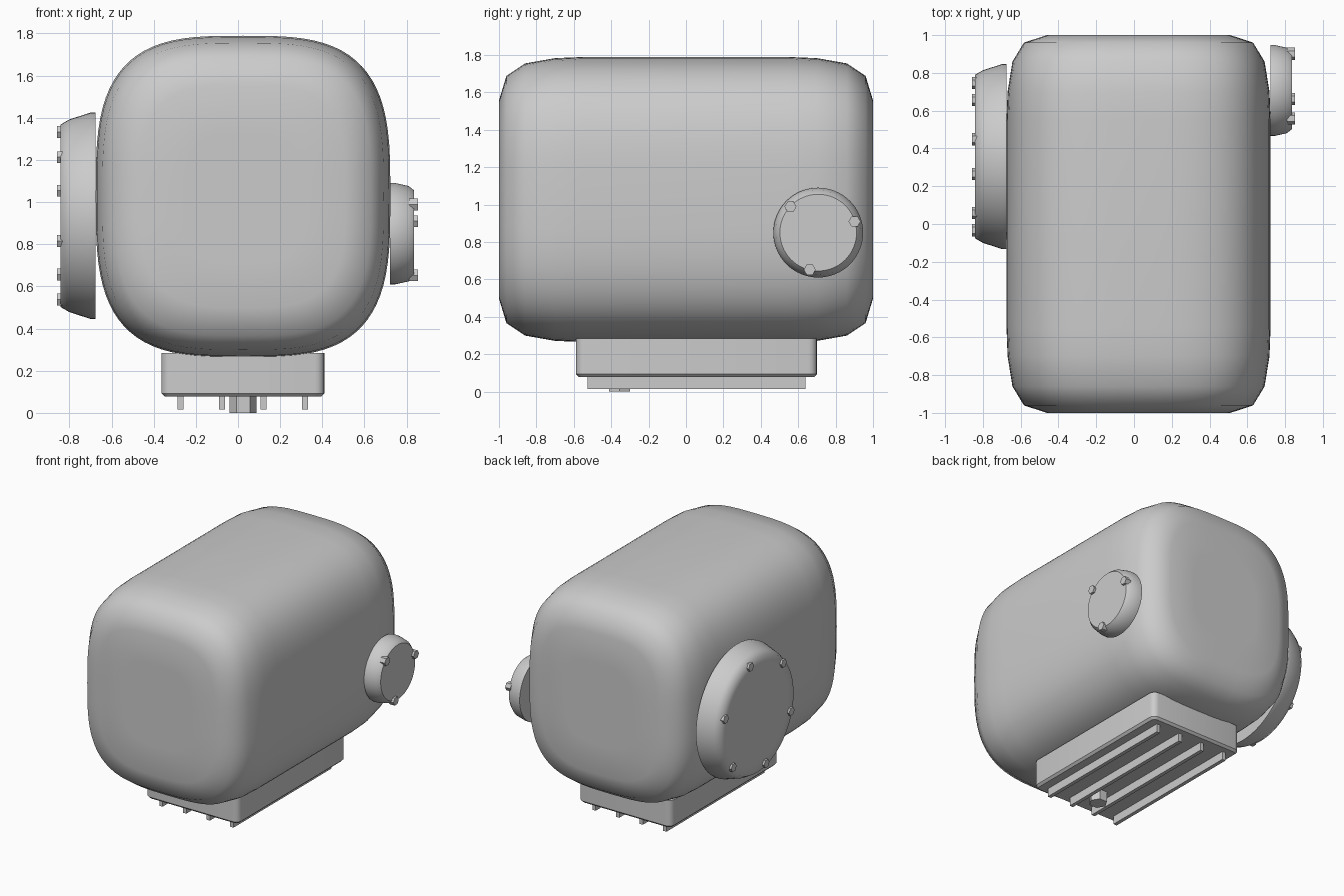
import bpy, bmesh, math

if "Cube" in bpy.data.objects:
    bpy.data.objects.remove(bpy.data.objects["Cube"])


def finish(bm, name, angle=None):
    bmesh.ops.recalc_face_normals(bm, faces=bm.faces)
    me = bpy.data.meshes.new(name)
    bm.to_mesh(me)
    bm.free()
    ob = bpy.data.objects.new(name, me)
    bpy.context.collection.objects.link(ob)
    if angle:
        bpy.ops.object.select_all(action='DESELECT')
        ob.select_set(True)
        bpy.context.view_layer.objects.active = ob
        bpy.ops.object.shade_smooth_by_angle(angle=math.radians(angle))
    return ob


def loft(name, rings, angle):
    """Skin a list of equal-length point rings and cap both ends."""
    bm = bmesh.new()
    vs = [[bm.verts.new(p) for p in r] for r in rings]
    n = len(vs[0])
    for a, b in zip(vs, vs[1:]):
        for i in range(n):
            j = (i + 1) % n
            bm.faces.new((a[i], a[j], b[j], b[i]))
    bm.faces.new(vs[0])
    bm.faces.new(vs[-1])
    return finish(bm, name, angle)


def box(name, x0, x1, y0, y1, z0, z1):
    return loft(name, [[(x0, y0, z), (x1, y0, z), (x1, y1, z), (x0, y1, z)] for z in (z0, z1)], None)


# Main housing: superellipse section, pulled in towards both ends
def section(y, k, n=3.25, segs=80):
    pts = []
    for i in range(segs):
        a = math.tau * i / segs
        c, s = math.cos(a), math.sin(a)
        pts.append((0.024 + 0.699 * k * math.copysign(abs(c) ** (2 / n), c), y,
                    1.027 + 0.762 * k * math.copysign(abs(s) ** (2 / n), s)))
    return pts


half = [(0.55, 1.0), (0.70, 0.992), (0.86, 0.955), (0.96, 0.868), (1.0, 0.695), (1.0, 0.4)]
stations = [(-y, k) for y, k in reversed(half)] + half
loft("housing", [section(y, k) for y, k in stations], 60)


# Round side covers with hex bolts near the rim
def cover(name, y, z, profile, bolts, bolt_r, x0, x1, angle):
    def ring(x, r, n, turn=0.0):
        return [(x, y + r * math.cos(math.tau * i / n + turn),
                 z + r * math.sin(math.tau * i / n + turn)) for i in range(n)]
    loft(name, [ring(x, r, 64) for x, r in profile], angle)
    for i, (_, by, bz) in enumerate(ring(0, bolt_r, bolts, math.radians(17))):
        rings = [[(x, by + 0.032 * math.cos(k * math.pi / 3),
                   bz + 0.032 * math.sin(k * math.pi / 3)) for k in range(6)] for x in (x0, x1)]
        loft(f"{name}_bolt_{i + 1}", rings, None)


cover("large_cover", 0.357, 0.935,
      [(-0.676, 0.49), (-0.697, 0.49), (-0.80, 0.457), (-0.843, 0.432), (-0.843, 0.36)],
      6, 0.408, -0.82, -0.858, 65)
cover("small_cover", 0.707, 0.85,
      [(0.722, 0.24), (0.747, 0.24), (0.81, 0.226), (0.836, 0.205)],
      3, 0.203, 0.81, 0.853, 35)


# Oil pan: rounded corners, bottom edge chamfered
def pan_ring(z, inset, r=0.045):
    pts = []
    for q, (sx, sy) in enumerate(((1, 1), (-1, 1), (-1, -1), (1, -1))):
        for k in range(5):
            a = math.pi / 2 * (q + k / 4)
            pts.append((0.0235 + sx * (0.387 - r) + (r - inset) * math.cos(a),
                        0.056 + sy * (0.644 - r) + (r - inset) * math.sin(a), z))
    return pts


loft("oil_pan", [pan_ring(0.077, 0.016), pan_ring(0.093, 0), pan_ring(0.285, 0)], 30)

# Cooling fins under the pan
for i, x in enumerate((-0.272, -0.075, 0.121, 0.318)):
    box(f"pan_fin_{i + 1}", x - 0.014, x + 0.014, -0.527, 0.64, 0.015, 0.09)

# Hex drain plug
loft("drain_plug", [[(0.024 + 0.064 * math.cos(k * math.pi / 3),
                      -0.355 + 0.064 * math.sin(k * math.pi / 3), z) for k in range(6)]
                    for z in (0.0, 0.09)], None)
